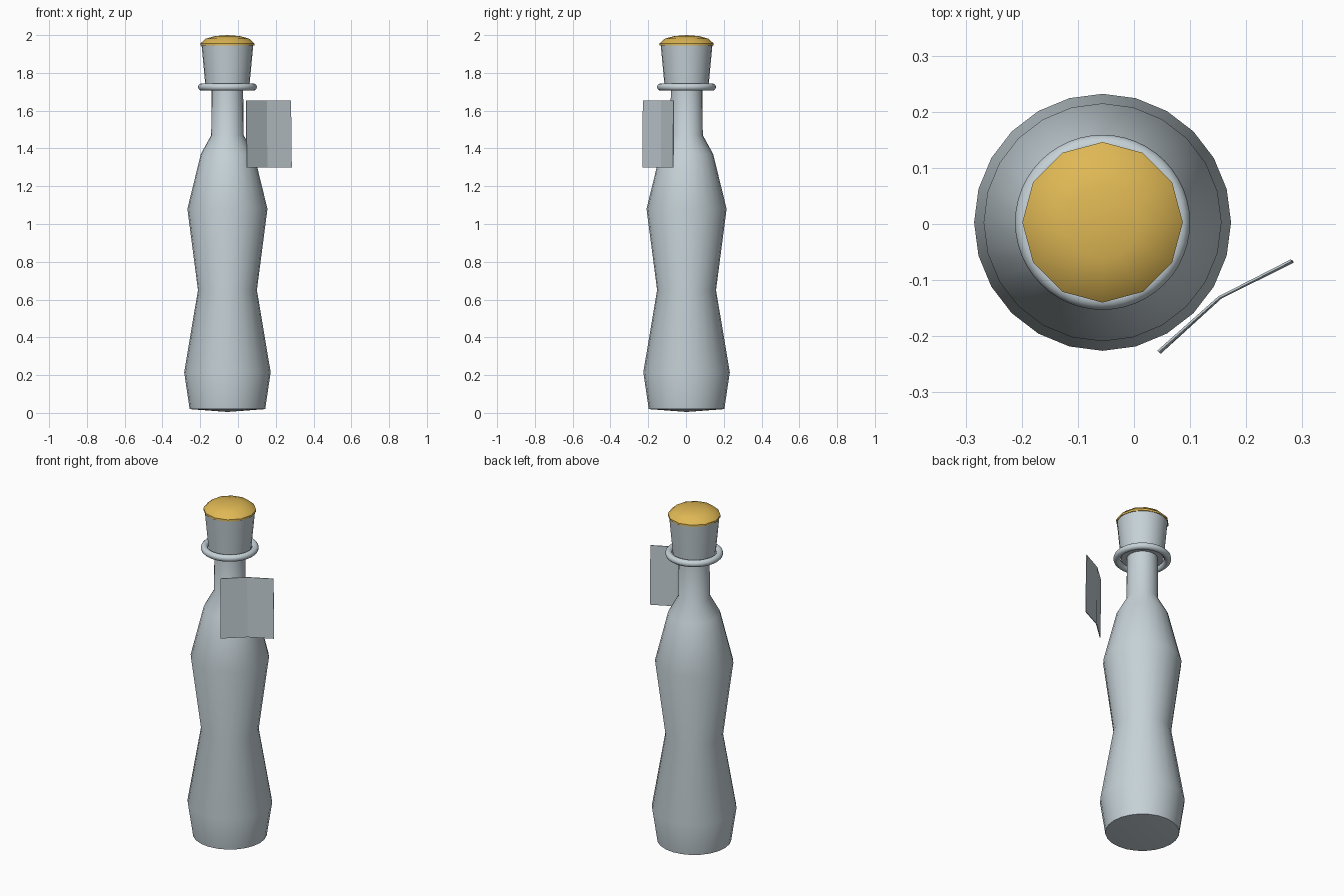
import bpy, bmesh
from math import sin, cos, pi, radians

if "Cube" in bpy.data.objects:
    bpy.data.objects.remove(bpy.data.objects["Cube"], do_unlink=True)

CX, CY = -0.056, 0.003  # bottle axis


def material(name, rgb):
    m = bpy.data.materials.new(name)
    m.use_nodes = True
    m.diffuse_color = (*rgb, 1)
    m.node_tree.nodes["Principled BSDF"].inputs["Base Color"].default_value = (*rgb, 1)
    return m


glass = material("pale blue grey", (0.56, 0.64, 0.68))
gold = material("gold", (0.74, 0.48, 0.09))


def finish(name, bm, mat, angle=None):
    bmesh.ops.recalc_face_normals(bm, faces=bm.faces)
    mesh = bpy.data.meshes.new(name)
    bm.to_mesh(mesh)
    bm.free()
    mesh.materials.append(mat)
    obj = bpy.data.objects.new(name, mesh)
    bpy.context.collection.objects.link(obj)
    if angle:
        bpy.ops.object.select_all(action="DESELECT")
        obj.select_set(True)
        bpy.context.view_layer.objects.active = obj
        bpy.ops.object.shade_smooth_by_angle(angle=radians(angle))
    return obj


def lathe(name, profile, sides, mat, angle=40, closed=False):
    """Turn (radius, height) points round the bottle axis; radius 0 is a pole."""
    bm = bmesh.new()
    rings = []
    for r, z in profile:
        count = sides if r > 0 else 1
        rings.append([bm.verts.new((CX + r * cos(2 * pi * i / sides),
                                    CY + r * sin(2 * pi * i / sides), z))
                      for i in range(count)])
    pairs = list(zip(rings, rings[1:]))
    if closed:
        pairs.append((rings[-1], rings[0]))
    for a, b in pairs:
        for i in range(sides):
            j = (i + 1) % sides
            corners = [a[i % len(a)], a[j % len(a)], b[j % len(b)], b[i % len(b)]]
            bm.faces.new(list(dict.fromkeys(corners)))
    return finish(name, bm, mat, angle)


# Waisted body with shoulder and neck
lathe("bottle_body", [(0, 0.005), (0.2, 0.02), (0.229, 0.215), (0.156, 0.65),
                      (0.212, 1.08), (0.141, 1.37), (0.086, 1.47),
                      (0.083, 1.73), (0, 1.73)], 24, glass)

# Ring around the lip
lathe("neck_ring", [(0.137 + 0.019 * cos(k * pi / 6), 1.725 + 0.019 * sin(k * pi / 6))
                    for k in range(12)], 48, glass, 60, closed=True)

# Tapered stopper with domed top
lathe("stopper", [(0, 1.725), (0.116, 1.725), (0.137, 1.95), (0, 1.95)], 24, glass)
lathe("stopper_dome", [(0, 1.945), (0.143, 1.945), (0.143, 1.956), (0.115, 1.981),
                       (0.065, 1.995), (0, 2.0)], 12, gold, 45)

# Thin folded tag standing beside the shoulder
bm = bmesh.new()
bottom = [(0.046, -0.230), (0.155, -0.131), (0.284, -0.067)]
top = [(0.043, -0.227), (0.151, -0.131), (0.280, -0.065)]
low = [bm.verts.new((x, y, 1.3)) for x, y in bottom]
high = [bm.verts.new((x, y, 1.655)) for x, y in top]
for i in range(2):
    bm.faces.new((low[i], low[i + 1], high[i + 1], high[i]))
tag = finish("tag", bm, glass)
solid = tag.modifiers.new("thickness", "SOLIDIFY")
solid.thickness = 0.004
solid.offset = 0
